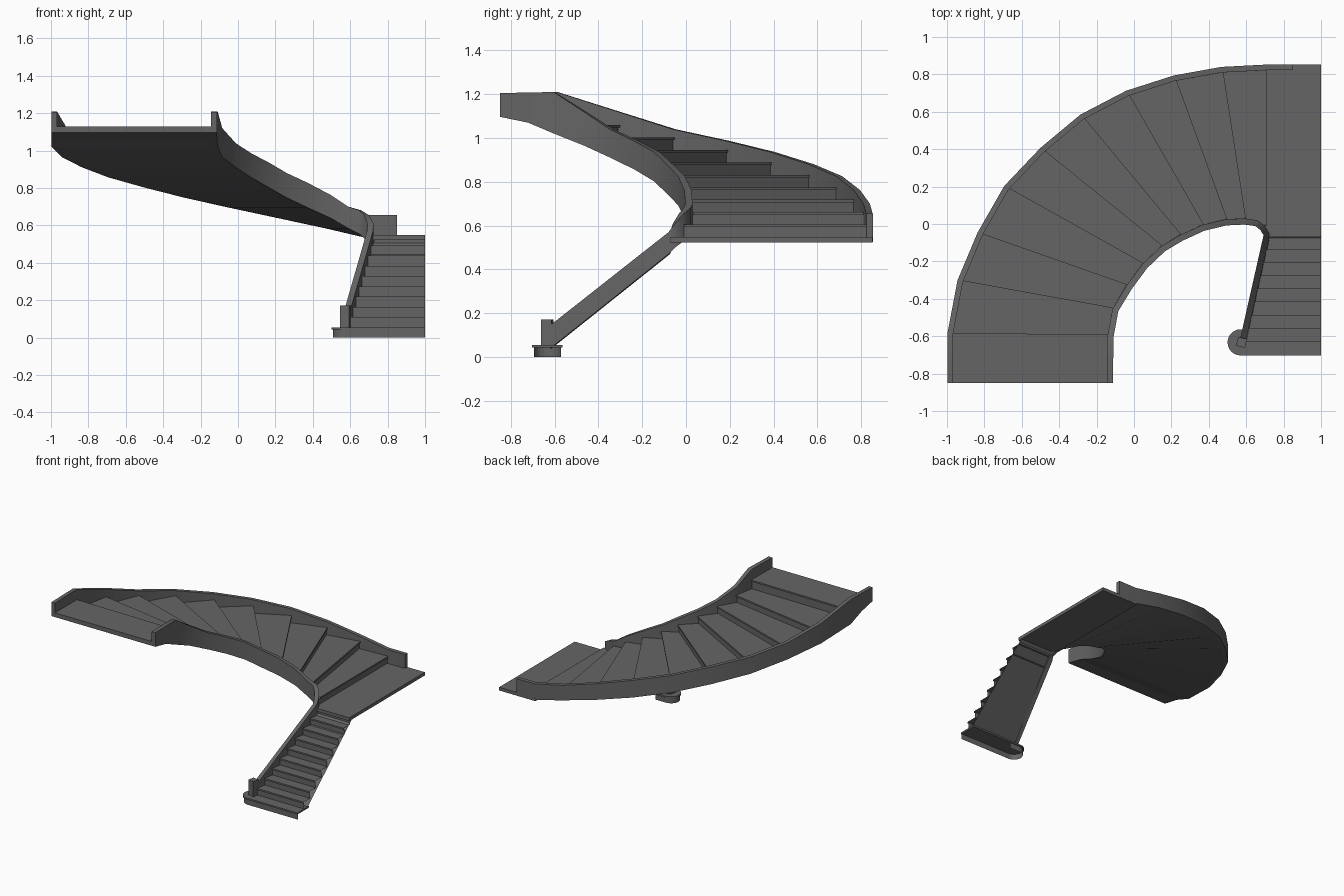
import bpy
import math
from mathutils import Vector

if "Cube" in bpy.data.objects:
    bpy.data.objects.remove(bpy.data.objects["Cube"])

grey = bpy.data.materials.new("dark_grey")
grey.use_nodes = True
grey.diffuse_color = (0.13, 0.13, 0.13, 1)
grey.node_tree.nodes["Principled BSDF"].inputs["Base Color"].default_value = (0.13, 0.13, 0.13, 1)


def make(name, verts, faces, smooth=False):
    mesh = bpy.data.meshes.new(name)
    mesh.from_pydata(verts, [], faces)
    mesh.materials.append(grey)
    obj = bpy.data.objects.new(name, mesh)
    bpy.context.collection.objects.link(obj)
    if smooth:
        bpy.ops.object.select_all(action='DESELECT')
        obj.select_set(True)
        bpy.context.view_layer.objects.active = obj
        bpy.ops.object.shade_smooth_by_angle(angle=math.radians(35))
    return obj


def prism(name, outline, z0, z1):
    """Closed slab from a counter-clockwise outline."""
    n = len(outline)
    verts = [(x, y, z) for z in (z0, z1) for x, y in outline]
    faces = [tuple(reversed(range(n))), tuple(range(n, 2 * n))]
    faces += [(i, (i + 1) % n, (i + 1) % n + n, i + n) for i in range(n)]
    return make(name, verts, faces)


def strip(name, left, right):
    """Thin sheet ruled between two edge lines."""
    n = len(left)
    return make(name, left + right, [(i, i + n, i + n + 1, i + 1) for i in range(n - 1)])


def stringer(name, path, offset):
    """Solid wall following (x, y, bottom, top) stations, thickened to the left."""
    n = len(path)
    verts = []
    for i, (x, y, zb, zt) in enumerate(path):
        a, b = path[max(i - 1, 0)], path[min(i + 1, n - 1)]
        t = Vector((b[0] - a[0], b[1] - a[1])).normalized()
        ox, oy = x - t.y * offset, y + t.x * offset
        verts += [(x, y, zb), (x, y, zt), (ox, oy, zt), (ox, oy, zb)]
    faces = [(0, 1, 2, 3), tuple(4 * n - 4 + k for k in (3, 2, 1, 0))]
    for i in range(n - 1):
        for k in range(4):
            a, b = 4 * i + k, 4 * i + (k + 1) % 4
            faces.append((a, a + 4, b + 4, b) if offset < 0 else (b, b + 4, a + 4, a))
    obj = make(name, verts, faces, True)
    return obj


LANDING, RISE, TOP = 0.548, 0.0568, 1.13
NOSE, LIP = 0.008, 0.012

# Winder riser ends, from the landing up to the top floor
inner = [(.70, -.01), (.59, .03), (.49, .025), (.365, -.005), (.245, -.06),
         (.145, -.12), (.045, -.215), (-.04, -.33), (-.115, -.455), (-.142, -.60)]
outer = [(.70, .822), (.47, .81), (.22, .765), (-.03, .685), (-.27, .56),
         (-.48, .385), (-.67, .185), (-.81, -.06), (-.915, -.31), (-.968, -.59)]
tops = [.655, .70, .763, .826, .88, .936, .986, 1.04, 1.12, 1.21]
bottoms = [.53 + .0545 * i for i in range(10)]
heights = [LANDING + RISE * (i + 1) for i in range(9)] + [TOP]

# Top floor end stations
ends = [(-.72, 1.07, 1.208), (-.85, 1.097, 1.205)]
inner_end = [(-.144, y, b, t) for y, b, t in ends]
outer_end = [(-.968, y, b, t) for y, b, t in ends]
inner_path = [(*p, b, t) for p, b, t in zip(inner, bottoms, tops)] + inner_end
outer_path = [(*p, b, t) for p, b, t in zip(outer, bottoms, tops)] + outer_end

# Stringers
flight_start = [(.60, -.62, .04, .145), (.722, -.08, .47, .57), (.724, -.05, .50, .61)]
bend = [(.66, .02, .555, .68)]
stringer("inner_stringer", flight_start + inner_path[:1] + bend + inner_path[1:], .033)
stringer("outer_stringer", [(.85, .824, .525, .655)] + outer_path, -.03)

# Winding treads with risers and nosings
left, right = [], []
z = LANDING
for i, top in enumerate(heights):
    a, b = Vector(inner[i]), Vector(outer[i])
    d = (b - a).normalized()
    n = Vector((d.y, -d.x)) * NOSE
    for shift, h in ((0, z), (0, top - LIP), (1, top - LIP), (1, top)):
        left.append((*(a + n * shift), h))
        right.append((*(b + n * shift), h))
    z = top
for h in (TOP, ends[-1][1]):
    left.append((-.144, -.85, h))
    right.append((-.968, -.85, h))
strip("winding_steps", left, right)

# Underside of the winding flight
strip("winding_soffit", [p[:3] for p in outer_path], [p[:3] for p in inner_path])

# Quarter landing
prism("landing", [(.722, -.07), (1, -.07), (1, .852), (.69, .852), (.69, .0)], .523, LANDING)


# Straight flight
def edge_x(y):
    return .60 + (y + .62) * .226


left, right = [], []
step = LANDING / 10
for k in range(1, 10):
    y, h = -.69 + .07 * k, step * (k + 1)
    for dy, zz in ((0, h - step), (0, h - LIP), (-NOSE, h - LIP), (-NOSE, h)):
        left.append((edge_x(y), y + dy, zz))
        right.append((1, y + dy, zz))
strip("straight_steps", left, right)
strip("straight_soffit", [(1, -.58, .05), (1, -.04, .523)],
      [(edge_x(-.58), -.58, .05), (.722, -.04, .523)])


# Rounded bottom step
def round_end(r):
    arc = [math.radians(90 + 180 * i / 12) for i in range(13)]
    return [(.57 + r * math.cos(a), -.633 + r * math.sin(a)) for a in arc]


prism("bottom_tread", round_end(.07) + [(1, -.703), (1, -.563)], step - LIP, step)
skirt = [(.66, -.571)] + round_end(.062) + [(1, -.695)]
strip("bottom_riser", [(x, y, 0) for x, y in skirt], [(x, y, step - LIP) for x, y in skirt])

# Newel post
corners = [math.radians(45 + 90 * i - 13) for i in range(4)]
prism("newel_post", [(.575 + .034 * math.cos(a), -.633 + .034 * math.sin(a)) for a in corners],
      step, .172)
